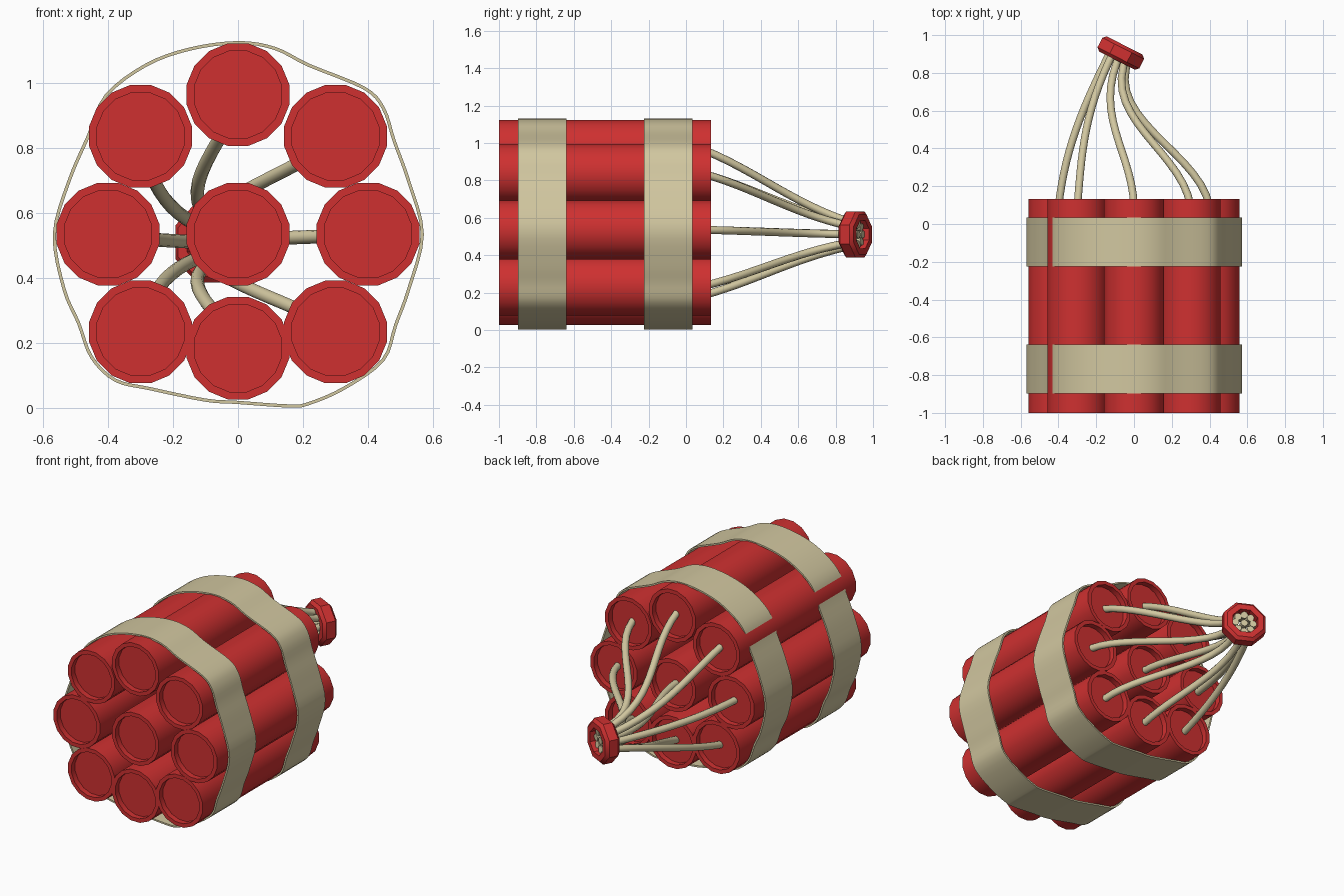
import bpy, math
from math import cos, sin, pi
from mathutils import Vector as V

if "Cube" in bpy.data.objects:
    bpy.data.objects.remove(bpy.data.objects["Cube"])


def material(name, rgb):
    m = bpy.data.materials.new(name)
    m.diffuse_color = (*rgb, 1)
    m.use_nodes = True
    m.node_tree.nodes["Principled BSDF"].inputs["Base Color"].default_value = m.diffuse_color
    return m


RED = material("red_paper", (0.62, 0.03, 0.03))
TAN = material("tan_cloth", (0.64, 0.57, 0.35))


def loft(name, rings, mat, closed=False):
    """Skin a list of equal closed rings; cap the ends unless closed."""
    n, k = len(rings[0]), len(rings)
    verts = [p for r in rings for p in r]
    faces = []
    for a in range(k if closed else k - 1):
        b = (a + 1) % k
        for i in range(n):
            j = (i + 1) % n
            faces.append((a * n + i, a * n + j, b * n + j, b * n + i))
    if not closed:
        faces += [tuple(reversed(range(n))), tuple(range((k - 1) * n, k * n))]
    me = bpy.data.meshes.new(name)
    me.from_pydata(verts, [], faces)
    me.materials.append(mat)
    ob = bpy.data.objects.new(name, me)
    bpy.context.collection.objects.link(ob)
    bpy.ops.object.select_all(action='DESELECT')
    ob.select_set(True)
    bpy.context.view_layer.objects.active = ob
    bpy.ops.object.mode_set(mode='EDIT')
    bpy.ops.mesh.select_all(action='SELECT')
    bpy.ops.mesh.normals_make_consistent(inside=False)
    bpy.ops.object.mode_set(mode='OBJECT')
    bpy.ops.object.shade_smooth_by_angle(angle=math.radians(40))
    return ob


def ring(c, u, w, r, n):
    return [c + (u * cos(2 * pi * (i + .5) / n) + w * sin(2 * pi * (i + .5) / n)) * r
            for i in range(n)]


X, Z = V((1, 0, 0)), V((0, 0, 1))
CENTRE = V((0, 0, .536))

# sticks: tubes with recessed ends
sticks = [(0, .965), (-.3, .837), (-.4, .536), (-.3, .235), (0, .185),
          (.3, .235), (.4, .536), (.3, .837), (0, .536)]
RO, RI, D = .161, .137, .035
profile = [(RI, -1 + D), (RI, -1), (RO, -1), (RO, .133), (RI, .133), (RI, .133 - D)]
for i, (x, z) in enumerate(sticks):
    loft(f"stick_{i + 1}", [ring(V((x, y, z)), X, Z, r, 16) for r, y in profile], RED)

# cloth bands: wavy closed strap around the bundle
outline = [(0, 1.13), (-.15, 1.11), (-.286, 1.06), (-.41, .965), (-.465, .84), (-.525, .7),
           (-.57, .535), (-.54, .365), (-.495, .26), (-.455, .155), (-.38, .082), (-.27, .055),
           (-.1, .02), (0, .013), (.16, .002), (.22, .01), (.33, .058), (.45, .145),
           (.49, .255), (.53, .365), (.572, .535), (.53, .7), (.485, .825), (.452, .925),
           (.39, .99), (.22, 1.06), (.115, 1.112)]
pts = [V((x, 0, z)) for x, z in outline]
path = []
for i in range(len(pts)):
    a, b, c, d = (pts[(i + k) % len(pts)] for k in (-1, 0, 1, 2))
    for s in range(4):
        t = s / 4
        path.append(.5 * (2 * b + (c - a) * t + (2 * a - 5 * b + 4 * c - d) * t * t
                          + (3 * b - a - 3 * c + d) * t ** 3))
for name, y0, y1 in (("front_band", -.897, -.638), ("back_band", -.225, .035)):
    rings = []
    for i, p in enumerate(path):
        t = (path[(i + 1) % len(path)] - path[i - 1]).normalized()
        q = p + V((-t.z, 0, t.x)) * .01
        rings.append([V((o.x, y, o.z)) for o, y in ((p, y0), (p, y1), (q, y1), (q, y0))])
    loft(name, rings, TAN, closed=True)

# collar: tilted octagonal ring with chamfered rims
AXIS = V((sin(math.radians(27)), cos(math.radians(27)), 0))
U = V((AXIS.y, -AXIS.x, 0))
HUB = V((-.07, .905, .511))
collar = [(.08, -.045), (.115, -.045), (.134, -.028), (.134, .028), (.115, .045), (.08, .045)]
loft("fuse_collar", [ring(HUB + AXIS * h, U, Z, r, 8) for r, h in collar], RED, closed=True)

# fuses: curved cords from each stick gathered in the collar
for i, (x, z) in enumerate(sticks):
    p0 = V((x, .09, z))
    off = V((x, 0, z)) - CENTRE
    off = off.normalized() * .052 if off.length > .01 else off * 0
    p3 = HUB + AXIS * .02 + U * off.x + Z * off.z
    p1 = p0 + (p3 - p0) * .12 + V((0, .2, 0))
    p2 = p3 - AXIS * .38
    p1.z = p0.z + (p3.z - p0.z) * .3
    p2.z = p3.z + (p0.z - p3.z) * .25
    rings = []
    for s in range(15):
        t = s / 14
        m = 1 - t
        c = p0 * m ** 3 + p1 * 3 * m * m * t + p2 * 3 * m * t * t + p3 * t ** 3
        d = ((p1 - p0) * m * m + (p2 - p1) * 2 * m * t + (p3 - p2) * t * t).normalized()
        u = d.cross(Z).normalized()
        rings.append(ring(c, u, u.cross(d), .021, 10))
    loft(f"fuse_{i + 1}", rings, TAN)
